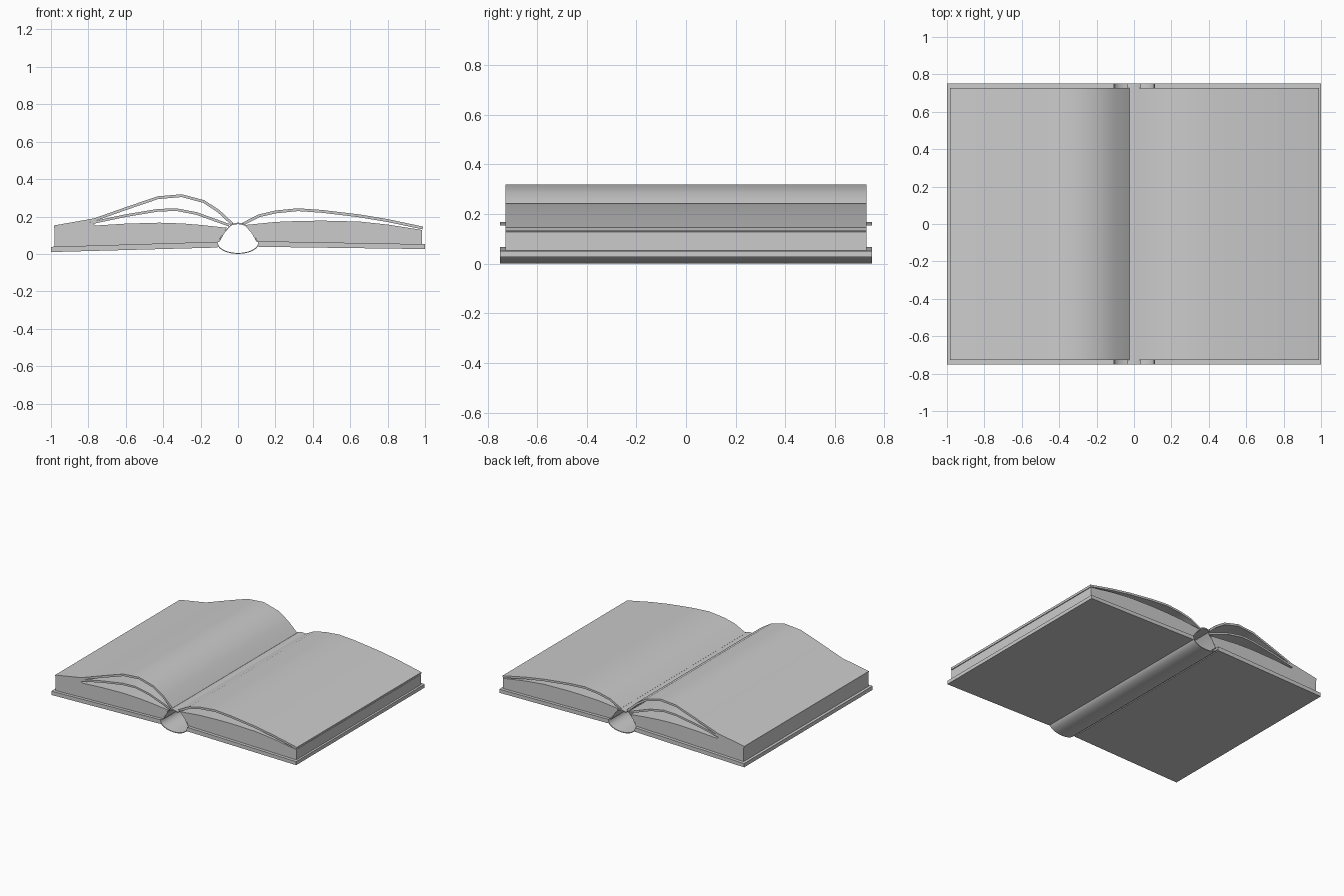
import bpy, math
from mathutils import Vector

if "Cube" in bpy.data.objects:
    bpy.data.objects.remove(bpy.data.objects["Cube"])


def prism(name, outline, half):
    """Extrude an x-z outline symmetrically along y."""
    area = sum(a[0] * b[1] - b[0] * a[1] for a, b in zip(outline, outline[1:] + outline[:1]))
    if area < 0:
        outline = outline[::-1]
    n = len(outline)
    verts = [(x, s * half, z) for s in (-1, 1) for x, z in outline]
    faces = [list(range(n)), list(range(2 * n - 1, n - 1, -1))]
    faces += [[i, i + n, (i + 1) % n + n, (i + 1) % n] for i in range(n)]
    mesh = bpy.data.meshes.new(name)
    mesh.from_pydata(verts, [], faces)
    ob = bpy.data.objects.new(name, mesh)
    bpy.context.collection.objects.link(ob)
    bpy.ops.object.select_all(action='DESELECT')
    ob.select_set(True)
    bpy.context.view_layer.objects.active = ob
    bpy.ops.object.shade_smooth_by_angle(angle=math.radians(30))
    return ob


def ribbon(name, path, thick, half):
    """Thin sheet hanging below an x-z path that runs left to right."""
    pts = [Vector(p) for p in path]
    lower = []
    for i, p in enumerate(pts):
        d = (pts[min(i + 1, len(pts) - 1)] - pts[max(i - 1, 0)]).normalized()
        lower.append((p.x + d.y * thick, p.y - d.x * thick))
    return prism(name, [tuple(p) for p in pts] + lower[::-1], half)


COVER, PAGE = 0.75, 0.727

# Cover boards
prism("left_cover", [(-1, 0.01), (-0.11, 0.034), (-0.11, 0.065), (-1, 0.038)], COVER)
prism("right_cover", [(1, 0.026), (0.11, 0.038), (0.11, 0.068), (1, 0.052)], COVER)

# Rounded hollow spine
arc = [(-0.108 * math.cos(math.pi * i / 12), 0.06 - 0.055 * math.sin(math.pi * i / 12))
       for i in range(13)]
ribbon("spine", arc, 0.005, COVER)

# Binding strip arching over the hollow
ribbon("binding", [(-0.105, 0.065), (-0.075, 0.118), (-0.035, 0.16), (0, 0.167),
                   (0.035, 0.16), (0.075, 0.118), (0.105, 0.065)], 0.005, PAGE)
ribbon("gutter_strip", [(-0.035, 0.161), (0, 0.168), (0.035, 0.161)], 0.008, COVER)

# Page blocks
prism("left_page_block", [(-0.98, 0.038), (-0.105, 0.064), (-0.095, 0.085), (-0.06, 0.14),
                          (-0.2, 0.155), (-0.3, 0.163), (-0.42, 0.167), (-0.6, 0.162),
                          (-0.76, 0.152), (-0.8, 0.175), (-0.98, 0.148)], PAGE)
prism("right_page_block", [(0.985, 0.052), (0.105, 0.067), (0.095, 0.085), (0.04, 0.155),
                           (0.2, 0.171), (0.32, 0.176), (0.45, 0.178), (0.65, 0.173),
                           (0.8, 0.157), (0.985, 0.128)], PAGE)

# Lifted leaves
ribbon("left_lower_leaf", [(-0.79, 0.172), (-0.6, 0.212), (-0.43, 0.24), (-0.33, 0.244),
                           (-0.22, 0.223), (-0.12, 0.187), (-0.045, 0.16)], 0.014, PAGE)
ribbon("left_upper_leaf", [(-0.985, 0.152), (-0.77, 0.19), (-0.6, 0.25), (-0.43, 0.308),
                           (-0.3, 0.319), (-0.18, 0.287), (-0.1, 0.235), (-0.025, 0.165)],
       0.015, PAGE)
ribbon("right_leaf", [(0.02, 0.165), (0.11, 0.211), (0.2, 0.232), (0.32, 0.244),
                      (0.45, 0.235), (0.65, 0.211), (0.8, 0.186), (0.99, 0.146)], 0.015, PAGE)
